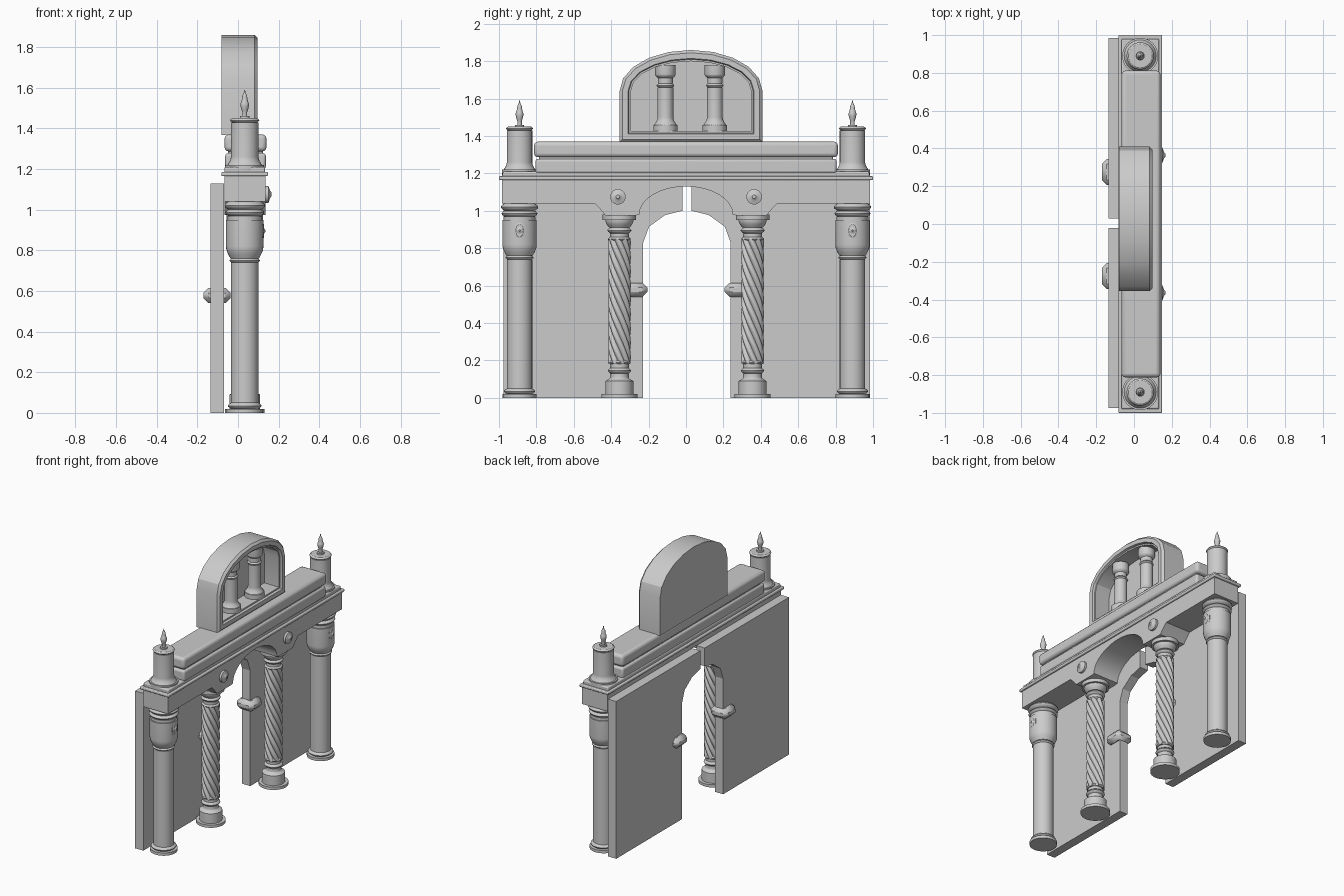
import bpy, bmesh
from math import sin, cos, pi, radians

if "Cube" in bpy.data.objects:
    bpy.data.objects.remove(bpy.data.objects["Cube"])

stone = bpy.data.materials.new("grey stone")
stone.use_nodes = True
grey = (0.6, 0.6, 0.6, 1)
stone.diffuse_color = grey
stone.node_tree.nodes["Principled BSDF"].inputs["Base Color"].default_value = grey

column_line = 0.033   # depth shared by the columns and the beam
end_column = 0.89     # distance of the outer columns from the middle
inner_column = 0.356  # distance of the twisted columns from the middle


def loft(name, rings, smooth_angle=30):
    """Skin a stack of equal-length point rings and cap both ends."""
    bm = bmesh.new()
    rows = [[bm.verts.new(point) for point in ring] for ring in rings]
    for low, high in zip(rows, rows[1:]):
        for i in range(len(low)):
            bm.faces.new((low[i - 1], low[i], high[i], high[i - 1]))
    bm.faces.new(rows[0])
    bm.faces.new(rows[-1])
    bmesh.ops.remove_doubles(bm, verts=bm.verts, dist=0.00001)
    bmesh.ops.recalc_face_normals(bm, faces=bm.faces)
    mesh = bpy.data.meshes.new(name)
    bm.to_mesh(mesh)
    bm.free()
    mesh.materials.append(stone)
    part = bpy.data.objects.new(name, mesh)
    bpy.context.collection.objects.link(part)
    bpy.ops.object.select_all(action="DESELECT")
    part.select_set(True)
    bpy.context.view_layer.objects.active = part
    bpy.ops.object.shade_smooth_by_angle(angle=radians(smooth_angle))
    return part


# courses of a turned part, each a list of (radius, height) steps
def drum(radius, height):
    return [(radius, 0), (radius, height)]


def bead(radius, height):
    return [(radius - height / 2 * (1 - sin(pi * k / 6)), height * k / 6)
            for k in range(7)]


def flare(start, end, height):
    return [(start + (end - start) * sin(pi / 2 * k / 5), height * k / 5)
            for k in range(6)]


def circle(radius, z, segments=32):
    return [(radius * cos(2 * pi * i / segments),
             radius * sin(2 * pi * i / segments), z) for i in range(segments)]


def turned(name, location, *courses):
    """Round part stacked from courses, bottom to top."""
    rings, base = [], 0
    for course in courses:
        rings += [circle(radius, base + z) for radius, z in course]
        base += course[-1][1]
    part = loft(name, rings)
    part.location = location
    return part


def boss(name, location, tall, *courses):
    """Turned ornament laid over to face forward."""
    part = turned(name, location, *courses)
    part.rotation_euler.y = pi / 2
    part.scale.x = tall


def rope_shaft(name, location, height, radius, groove, strands=8, turns=1.1):
    """Shaft wound from twisted strands."""
    levels, segments = 48, strands * 10
    rings = []
    for k in range(levels + 1):
        ring = []
        for i in range(segments):
            angle = 2 * pi * i / segments
            r = radius - groove * (1 - abs(sin(strands * angle / 2)))
            angle -= 2 * pi * turns * k / levels
            ring.append((r * cos(angle), r * sin(angle), height * k / levels))
        rings.append(ring)
    loft(name, rings, smooth_angle=50).location = location


def block(name, x, y, depth, width, bottom, top, bevel, segments=3):
    """Bevelled block centred on x, y with half sizes depth and width."""
    rings = [[(x + a * depth, y + b * width, z)
              for a, b in ((-1, -1), (1, -1), (1, 1), (-1, 1))]
             for z in (bottom, top)]
    mod = loft(name, rings).modifiers.new("soft edges", "BEVEL")
    mod.width, mod.segments = bevel, segments


def slab(name, outline, back, front):
    """Flat panel cut to a (y, z) outline."""
    loft(name, [[(x, y, z) for y, z in outline] for x in (back, front)], 20)


def arc(width, spring, rise, steps):
    """Half of an arch, from its springing up to the crown."""
    return [(width * cos(pi / 2 * k / steps), spring + rise * sin(pi / 2 * k / steps))
            for k in range(steps + 1)]


def mirrored(half):
    return half + [(-y, z) for y, z in reversed(half)]


for s, side in ((-1, "right_"), (1, "left_")):
    # wall panel with half of the arched opening
    gap = 0.025
    opening = [(max(y, gap), z) for y, z in arc(0.234, 0.83, 0.17, 3)]
    wall = [(0.234, 0)] + opening + [(gap, 1.13), (0.98, 1.13), (0.98, 0)]
    slab(side + "wall_panel", [(s * y + 0.005, z) for y, z in wall], -0.135, -0.07)
    block(side + "impost", -0.103, s * 0.275, 0.067, 0.068, 0.54, 0.615, 0.025, 1)

    # plain outer column with bulbous capital
    y = s * end_column
    turned(side + "outer_column", (column_line, y, 0),
           drum(0.09, 0.02), bead(0.083, 0.03), drum(0.068, 0.69), bead(0.075, 0.02),
           flare(0.07, 0.092, 0.06), drum(0.092, 0.13), drum(0.085, 0.02),
           bead(0.096, 0.03), bead(0.1, 0.04))
    boss(side + "capital_medallion", (0.1, y, 0.895), 1.75,
         drum(0.03, 0.022), flare(0.03, 0.02, 0.005))
    boss(side + "medallion_bead", (0.12, y, 0.895), 1,
         drum(0.02, 0.006), flare(0.02, 0.004, 0.01))

    # end pedestal with finial
    turned(side + "end_pedestal", (column_line, y, 1.19),
           drum(0.095, 0.03), flare(0.085, 0.068, 0.04),
           drum(0.068, 0.17), bead(0.072, 0.02))
    turned(side + "finial", (column_line, y, 1.44),
           drum(0.024, 0.02), drum(0.012, 0.02), flare(0.012, 0.021, 0.04),
           flare(0.021, 0.012, 0.04), flare(0.012, 0.002, 0.03))

    # twisted inner column
    y = s * inner_column
    turned(side + "inner_base", (column_line, y, 0),
           drum(0.097, 0.02), drum(0.075, 0.07), flare(0.075, 0.05, 0.02),
           drum(0.05, 0.02), bead(0.062, 0.03), drum(0.05, 0.02), bead(0.06, 0.02))
    rope_shaft(side + "twisted_shaft", (column_line, y, 0.18), 0.67, 0.061, 0.013)
    turned(side + "inner_capital", (column_line, y, 0.84),
           bead(0.06, 0.02), drum(0.05, 0.02), bead(0.064, 0.03),
           flare(0.055, 0.075, 0.04), drum(0.09, 0.03))
    boss(side + "beam_disc", (0.12, s * 0.364, 1.075), 1,
         drum(0.041, 0.03), flare(0.041, 0.01, 0.016))

    # small column inside the niche
    turned(side + "niche_column", (0.022, 0.022 + s * 0.132, 1.42),
           drum(0.065, 0.04), flare(0.06, 0.042, 0.04), drum(0.042, 0.16),
           bead(0.047, 0.02), drum(0.04, 0.03), flare(0.04, 0.055, 0.02),
           drum(0.055, 0.05))

# beam with corbels and arched middle, under a cornice
corbel = [(0.27, 0.975), (0.43, 0.975), (0.46, 1.01), (0.49, 1.04)]
half_beam = arc(0.25, 0.98, 0.15, 8)[::-1] + corbel + [(0.985, 1.04), (0.985, 1.17)]
slab("arched_beam", mirrored(half_beam)[1:], -0.067, 0.135)
block("cornice", column_line, 0, 0.115, 1, 1.165, 1.185, 0.006)
block("cornice_step", column_line, 0, 0.1, 0.98, 1.17, 1.21, 0.008)

# long attic block with a groove
block("attic_lower_band", 0.037, 0, 0.1, 0.805, 1.2, 1.278, 0.014)
block("attic_groove", 0.037, 0, 0.085, 0.785, 1.26, 1.3, 0.01)
block("attic_upper_band", 0.037, 0, 0.103, 0.812, 1.287, 1.37, 0.02)


# arched niche on top, hollowed from the front
def niche_ring(x, inset):
    half = [(0.382 - inset, 1.367 + inset)] + arc(0.382 - inset, 1.64, 0.22 - inset, 5)
    return [(x, y + 0.027, z) for y, z in mirrored(half[:-1]) + half[-1:]]


def niche_outline(x, inset):
    ring = niche_ring(x, inset)
    crown = ring.pop()
    middle = len(ring) // 2
    return ring[:middle] + [crown] + ring[middle:]


rim, lip, depth = 0.097, 0.082, -0.035
loft("arched_niche", [niche_outline(-0.08, 0), niche_outline(lip, 0),
                      niche_outline(rim, 0.015), niche_outline(rim, 0.045),
                      niche_outline(lip, 0.05), niche_outline(lip, 0.06),
                      niche_outline(depth, 0.06)], 25)
